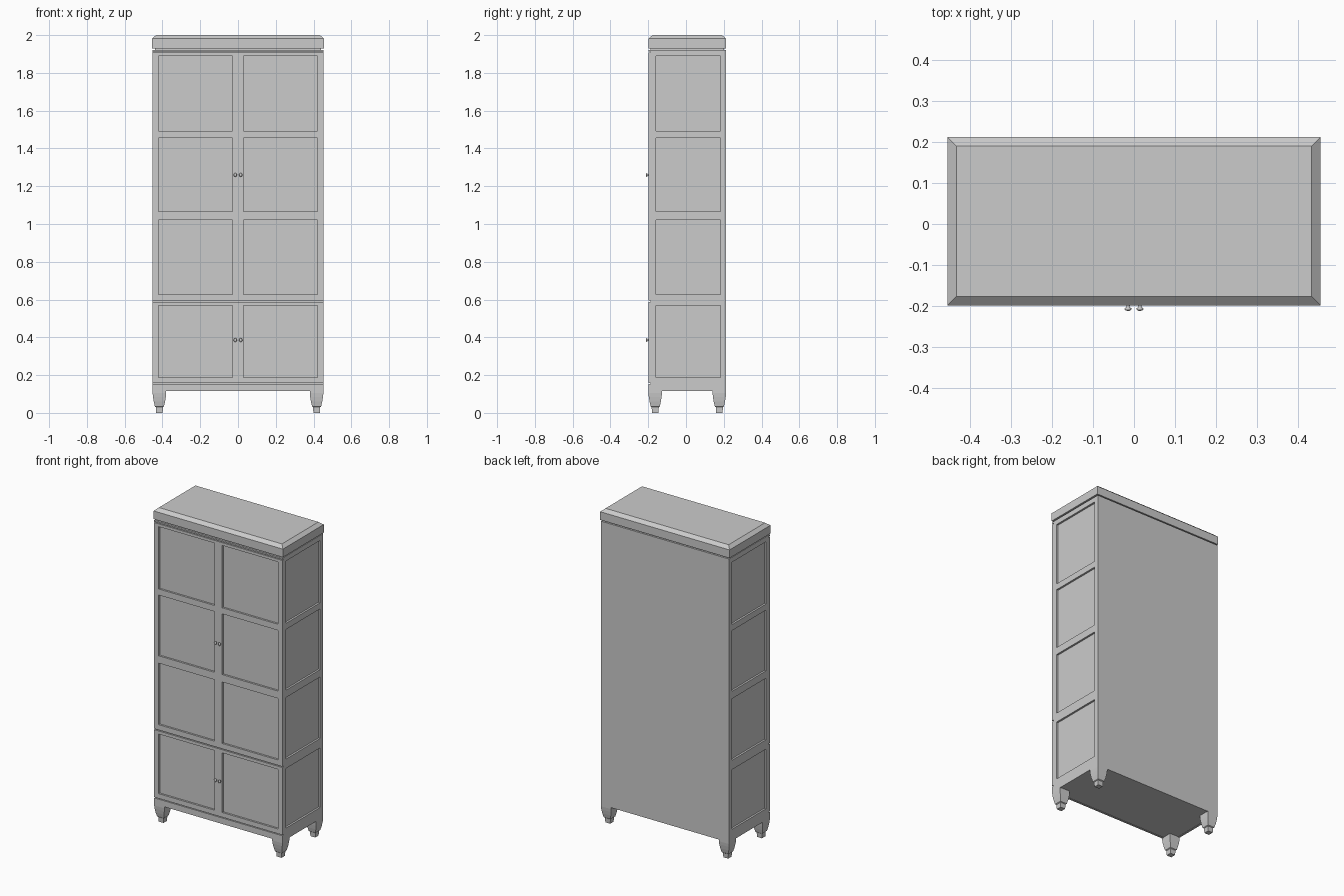
import bpy, bmesh, math
from mathutils import Matrix

if "Cube" in bpy.data.objects:
    bpy.data.objects.remove(bpy.data.objects["Cube"])

W, FRONT, BACK, SKIN = 0.452, -0.199, 0.2125, 0.012


def add_box(bm, x0, x1, y0, y1, z0, z1):
    m = Matrix.Translation(((x0 + x1) / 2, (y0 + y1) / 2, (z0 + z1) / 2))
    m = m @ Matrix.Diagonal((x1 - x0, y1 - y0, z1 - z0, 1))
    bmesh.ops.create_cube(bm, size=1, matrix=m)


def finish(name, bm, mirror=False):
    bmesh.ops.recalc_face_normals(bm, faces=bm.faces)
    me = bpy.data.meshes.new(name)
    bm.to_mesh(me)
    bm.free()
    ob = bpy.data.objects.new(name, me)
    bpy.context.collection.objects.link(ob)
    if mirror:
        ob.modifiers.new("mirror", 'MIRROR').use_mirror_merge = False
    return ob


def boxes(name, items, mirror=False):
    bm = bmesh.new()
    for b in items:
        add_box(bm, *b)
    return finish(name, bm, mirror)


def loft(bm, rings):
    # each ring is x0, x1, y0, y1, z
    prev = first = None
    for x0, x1, y0, y1, z in rings:
        vs = [bm.verts.new(p) for p in ((x0, y0, z), (x1, y0, z), (x1, y1, z), (x0, y1, z))]
        if prev:
            for i in range(4):
                j = (i + 1) % 4
                bm.faces.new((prev[i], prev[j], vs[j], vs[i]))
        first = first or vs
        prev = vs
    bm.faces.new(first[::-1])
    bm.faces.new(prev)


def frame(a0, a1, z0, z1, i0, i1, openings):
    # stiles and rails around a column of openings, as (a0, a1, z0, z1)
    out = [(a0, i0, z0, z1), (i1, a1, z0, z1)]
    edge = z0
    for lo, hi in openings:
        out.append((i0, i1, edge, lo))
        edge = hi
    out.append((i0, i1, edge, z1))
    return out


# inner core: its faces are the recessed panels and groove bottoms
boxes("cabinet_core", [(-W + SKIN, W - SKIN, FRONT + SKIN, BACK - SKIN, 0.117, 1.94)])
boxes("back_panel", [(-W + SKIN, W - SKIN, BACK - SKIN, BACK, 0.115, 1.922)])

# front doors and plain rails, with thin gaps between them
LOWER = [(0.188, 0.568)]
UPPER = [(0.628, 1.02), (1.067, 1.454), (1.493, 1.89)]
for name, z0, z1, ops in (("lower_door", 0.158, 0.588, LOWER),
                          ("upper_door", 0.594, 1.908, UPPER)):
    parts = frame(0, W, z0, z1, 0.028, 0.42, ops)
    boxes(name, [(a, b, FRONT, FRONT + SKIN, c, d) for a, b, c, d in parts], True)
boxes("front_rails", [(-W, W, FRONT, FRONT + SKIN, 0.115, 0.153),
                      (-W, W, FRONT, FRONT + SKIN, 1.913, 1.922)])

# panelled sides
parts = frame(FRONT + SKIN, BACK, 0.115, 1.922, -0.16, 0.182, LOWER + UPPER)
boxes("side_frame", [(W - SKIN, W, a, b, c, d) for a, b, c, d in parts], True)

# cornice with chamfered top edge
bm = bmesh.new()
X = 0.456
loft(bm, [(-X, X, FRONT, BACK, 1.929), (-X, X, FRONT, BACK, 1.981),
          (-X + .022, X - .022, FRONT + .022, BACK - .022, 2.0)])
finish("cornice", bm)

# tapered legs
for name, cy in (("front_leg", FRONT + 0.036), ("back_leg", BACK - 0.036)):
    bm = bmesh.new()
    cx = W - 0.036
    loft(bm, [(cx - h, cx + h, cy - h, cy + h, z) for z, h in
              ((0, .017), (.03, .019), (.034, .024), (.06, .030), (.085, .034),
               (.105, .036), (.117, .036))])
    finish(name, bm, True)

# turned door knobs
for name, z in (("lower_knob", 0.385), ("upper_knob", 1.26)):
    bm = bmesh.new()
    prof = [(0, 0), (.005, 0), (.004, .004), (.009, .007), (.0095, .0095), (.006, .0125), (0, .0135)]
    vs = [bm.verts.new((r, 0, h)) for r, h in prof]
    es = [bm.edges.new(p) for p in zip(vs, vs[1:])]
    bmesh.ops.spin(bm, geom=vs + es, cent=(0, 0, 0), axis=(0, 0, 1),
                   angle=2 * math.pi, steps=16)
    bmesh.ops.remove_doubles(bm, verts=bm.verts, dist=1e-5)
    bm.transform(Matrix.Translation((0.0145, FRONT, z)) @ Matrix.Diagonal((0.9, 1, 1.1, 1))
                 @ Matrix.Rotation(math.pi / 2, 4, 'X'))
    for f in bm.faces:
        f.smooth = True
    finish(name, bm, True)
